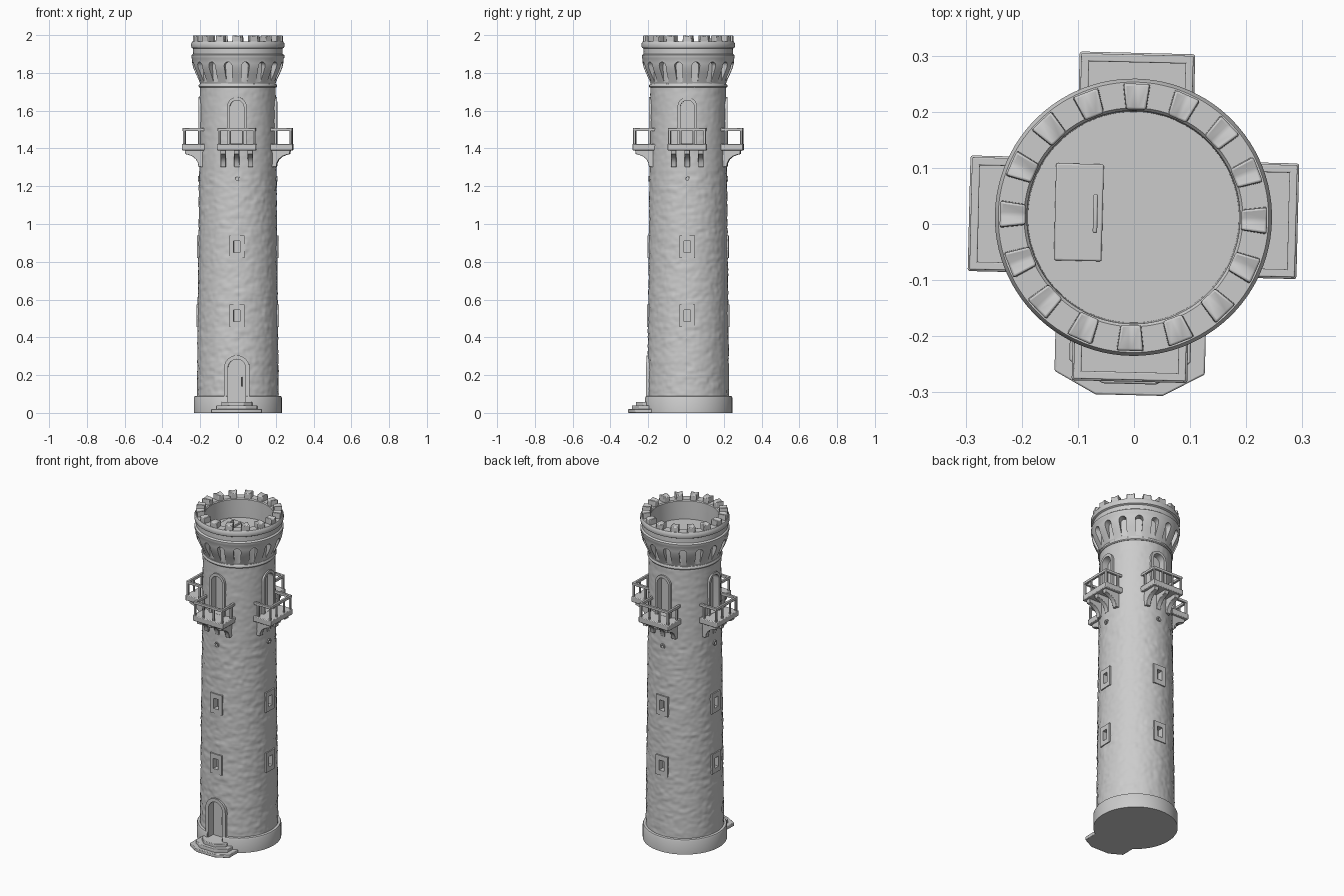
import bpy, bmesh, math
from mathutils import Matrix, Vector, noise

if "Cube" in bpy.data.objects:
    bpy.data.objects.remove(bpy.data.objects["Cube"])

# whole tower sits slightly behind the origin because of the entrance steps
PLACE = Matrix.Translation((-0.001, 0.012, 0)) @ Matrix.Rotation(math.radians(-1.4), 4, 'Z')
QUARTERS = [k * math.pi / 2 for k in range(4)]


def finish(name, bm, bevel=0.0, angle=35):
    bmesh.ops.recalc_face_normals(bm, faces=bm.faces)
    bm.transform(PLACE)
    me = bpy.data.meshes.new(name)
    bm.to_mesh(me)
    bm.free()
    ob = bpy.data.objects.new(name, me)
    bpy.context.collection.objects.link(ob)
    if bevel:
        mod = ob.modifiers.new("bevel", 'BEVEL')
        mod.width, mod.segments, mod.limit_method = bevel, 2, 'ANGLE'
    smooth(ob, angle)
    return ob


def smooth(ob, angle=35):
    bpy.ops.object.select_all(action='DESELECT')
    ob.select_set(True)
    bpy.context.view_layer.objects.active = ob
    bpy.ops.object.shade_smooth_by_angle(angle=math.radians(angle))


def cut(ob, cutter):
    mod = ob.modifiers.new("cut", 'BOOLEAN')
    mod.object, mod.operation, mod.solver = cutter, 'DIFFERENCE', 'EXACT'
    bpy.context.view_layer.objects.active = ob
    bpy.ops.object.modifier_apply(modifier=mod.name)
    bpy.data.objects.remove(cutter)
    smooth(ob)


def strip(bm, a, b):
    n = len(a)
    for i in range(n):
        bm.faces.new((a[i], a[(i + 1) % n], b[(i + 1) % n], b[i]))


def ring(bm, pts, d, turn, s=1.0):
    # outline in the x-z plane, at distance d out from the axis
    rot = Matrix.Rotation(turn, 3, 'Z')
    return [bm.verts.new(rot @ Vector((x * s, -d, z))) for x, z in pts]


def prism(bm, pts, d0, d1, turn=0.0, s0=1.0):
    a, b = ring(bm, pts, d0, turn, s0), ring(bm, pts, d1, turn)
    strip(bm, a, b)
    bm.faces.new(a)
    bm.faces.new(b)


def frame(bm, outer, inner, d0, d1, turn=0.0):
    rings = [ring(bm, p, d, turn) for p, d in ((outer, d0), (outer, d1), (inner, d1), (inner, d0))]
    for i in range(4):
        strip(bm, rings[i], rings[(i + 1) % 4])


def box(bm, x0, x1, d0, d1, z0, z1, turn=0.0):
    prism(bm, rect(x0, x1, z0, z1), d0, d1, turn)


def rect(x0, x1, z0, z1):
    return [(x0, z0), (x1, z0), (x1, z1), (x0, z1)]


def arch(w, z0, z1, foot=None):
    f = w if foot is None else foot
    arc = [(w * math.cos(t * math.pi / 12), z1 - w + w * math.sin(t * math.pi / 12)) for t in range(13)]
    return [(-f, z0), (f, z0)] + arc


def circle(r, z):
    return [(r * math.cos(t * math.pi / 8), z + r * math.sin(t * math.pi / 8)) for t in range(16)]


def lathe(bm, prof, n, closed, bump=None):
    rows = []
    for r, z in prof:
        row = []
        for i in range(n):
            a = 2 * math.pi * i / n
            q = r + (bump(a, r, z) if bump else 0)
            row.append(bm.verts.new((q * math.cos(a), q * math.sin(a), z)))
        rows.append(row)
    for a, b in zip(rows, rows[1:]):
        strip(bm, a, b)
    if closed:
        strip(bm, rows[-1], rows[0])
    else:
        bm.faces.new(rows[0])
        bm.faces.new(rows[-1])


def radius(z):
    return 0.217 - 0.0098 * z


def stone(a, r, z):
    # rough masonry courses, calmer towards the top
    if z < 0.1 or z > 1.8:
        return 0
    row = int(z / 0.026)
    col = int(a * r / 0.055 + 0.5 * (row % 2))
    p = Vector((r * math.cos(a), r * math.sin(a), z * 1.3))
    amp = 0.0024 if z < 1.27 else 0.0012
    return amp * (noise.noise(p * 38) + noise.noise(Vector((row * 3.71, col * 5.37, 0.5))))


# tower shaft with plinth; its top is the roof floor
bm = bmesh.new()
shaft = [(0.233, 0), (0.233, 0.08), (0.229, 0.088), (radius(0.09), 0.09)]
shaft += [(radius(z), z) for z in [0.1 + 1.75 * i / 195 for i in range(196)]]
lathe(bm, shaft, 160, False, stone)
tower = finish("tower_shaft", bm)

# openings: (outer frame, inner frame, cutter, height for radius, depth, turns)
openings = [
    (arch(0.068, 0.05, 0.305), arch(0.047, 0.05, 0.284), arch(0.052, 0.055, 0.289), 0.2, 0.04, [0]),
    (arch(0.052, 1.42, 1.672), arch(0.037, 1.42, 1.655), arch(0.042, 1.425, 1.66), 1.55, 0.035, QUARTERS)]
for z in (0.515, 0.88):
    openings.append((rect(-0.04, 0.04, z - 0.06, z + 0.06), rect(-0.017, 0.017, z - 0.031, z + 0.031),
                     rect(-0.022, 0.022, z - 0.036, z + 0.036), z, 0.03, QUARTERS))
openings.append((circle(0.015, 1.24), circle(0.008, 1.24), circle(0.011, 1.24), 1.24, 0.03, QUARTERS))
cutter, frames = bmesh.new(), bmesh.new()
for outer, inner, hole, z, depth, turns in openings:
    for t in turns:
        prism(cutter, hole, radius(z) - depth, 0.3, t)
        frame(frames, outer, inner, radius(z) - depth - 0.005, radius(z) + 0.006, t)
cut(tower, finish("opening_cutter", cutter))
finish("opening_frames", frames, 0.003)

# entrance door leaf and handle
bm = bmesh.new()
prism(bm, arch(0.036, 0.06, 0.27), 0.165, 0.181)
box(bm, 0.022, 0.028, 0.175, 0.192, 0.14, 0.19)
finish("entrance_door", bm)

# entrance steps, three chamfered slabs
bm = bmesh.new()
for w, front, z0, z1 in ((0.134, 0.317, 0, 0.02), (0.108, 0.297, 0.01, 0.04), (0.082, 0.276, 0.03, 0.058)):
    outline = [(-w, -0.15), (-w, -front + 0.04), (-w * 0.45, -front),
               (w * 0.45, -front), (w, -front + 0.04), (w, -0.15)]
    low, high = [[bm.verts.new((x, y, z)) for x, y in outline] for z in (z0, z1)]
    strip(bm, low, high)
    bm.faces.new(low)
    bm.faces.new(high)
finish("entrance_steps", bm, 0.003)

# collar under the crown
bm = bmesh.new()
lathe(bm, [(0.19, 1.722), (0.203, 1.722), (0.207, 1.727), (0.207, 1.735), (0.203, 1.741), (0.19, 1.741)], 96, True)
finish("collar", bm)

# flared crown with parapet wall, cut by arched niches
bm = bmesh.new()
crown_profile = [(0.188, 1.735), (0.199, 1.742), (0.208, 1.765), (0.222, 1.795), (0.235, 1.825), (0.241, 1.85),
                 (0.243, 1.875), (0.246, 1.88), (0.246, 1.894), (0.237, 1.901), (0.236, 1.928), (0.245, 1.933),
                 (0.247, 1.94), (0.247, 1.956), (0.241, 1.966), (0.195, 1.966), (0.19, 1.96), (0.188, 1.85)]
lathe(bm, crown_profile, 96, True)
crown = finish("crown", bm)
bm = bmesh.new()
for k in range(16):
    prism(bm, arch(0.021, 1.738, 1.858, 0.014), 0.203, 0.3, (k + 0.5) * math.pi / 8)
cut(crown, finish("niche_cutter", bm))

# battlements with dipped tops
bm = bmesh.new()
for k in range(16):
    prism(bm, [(-0.025, 1.955), (0.025, 1.955), (0.023, 2.0), (0, 1.994), (-0.023, 2.0)],
          0.192, 0.238, k * math.pi / 8, 0.75)
finish("battlements", bm, 0.004)

# roof hatch and its handle
bm = bmesh.new()
box(bm, -0.14, -0.055, -0.093, 0.08, 1.84, 1.863)
box(bm, -0.072, -0.064, -0.04, 0.03, 1.855, 1.89)
finish("roof_hatch", bm, 0.003)

# balconies: slab, railing and curved brackets on all four sides
slabs, rails, brackets = bmesh.new(), bmesh.new(), bmesh.new()
bracket = [(0.17, 1.302), (0.206, 1.302), (0.21, 1.325), (0.22, 1.343), (0.238, 1.358),
           (0.262, 1.367), (0.276, 1.37), (0.28, 1.395), (0.17, 1.395)]
for t in QUARTERS:
    box(slabs, -0.103, 0.103, 0.17, 0.293, 1.39, 1.424, t)
    box(rails, -0.1, 0.1, 0.276, 0.29, 1.492, 1.508, t)
    for s in (-1, 1):
        box(rails, s * 0.086, s * 0.1, 0.17, 0.28, 1.492, 1.508, t)
        box(rails, s * 0.087, s * 0.099, 0.277, 0.289, 1.42, 1.495, t)
        box(rails, s * 0.087, s * 0.099, 0.196, 0.208, 1.42, 1.495, t)
        box(rails, s * 0.03, s * 0.04, 0.278, 0.288, 1.42, 1.495, t)
    rot = Matrix.Rotation(t, 3, 'Z')
    for x in (-0.072, 0, 0.072):
        a, b = [[brackets.verts.new(rot @ Vector((x + h, -d, z))) for d, z in bracket] for h in (-0.014, 0.014)]
        strip(brackets, a, b)
        brackets.faces.new(a)
        brackets.faces.new(b)
finish("balcony_slabs", slabs, 0.004)
finish("balcony_railings", rails, 0.002)
finish("balcony_brackets", brackets, 0.002)
